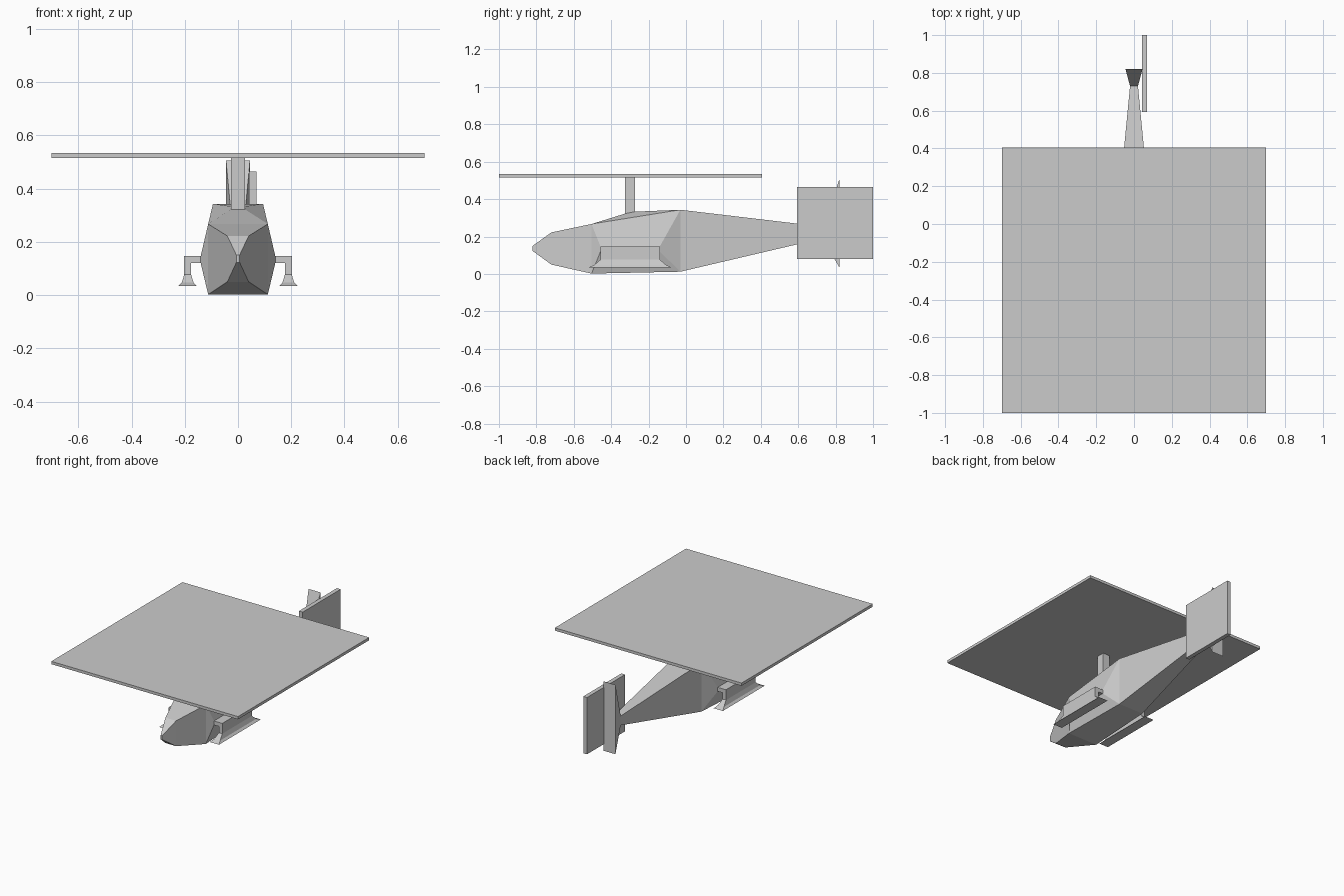
import bpy, bmesh
from mathutils import Matrix

if "Cube" in bpy.data.objects:
    bpy.data.objects.remove(bpy.data.objects["Cube"])

bm = bmesh.new()


def ring(points):
    return [bm.verts.new(p) for p in points]


def bridge(a, b, skip=()):
    for i in range(4):
        if i not in skip:
            j = (i + 1) % 4
            bm.faces.new((a[i], a[j], b[j], b[i]))


def box(name, lo, hi):
    mesh = bpy.data.meshes.new(name)
    b = bmesh.new()
    bmesh.ops.create_cube(b, size=1)
    size = [h - l for l, h in zip(lo, hi)]
    mid = [(h + l) / 2 for l, h in zip(lo, hi)]
    bmesh.ops.transform(b, verts=b.verts,
                        matrix=Matrix.Translation(mid) @ Matrix.Diagonal((*size, 1)))
    b.to_mesh(mesh)
    b.free()
    bpy.context.collection.objects.link(bpy.data.objects.new(name, mesh))


# Fuselage cross-sections from nose to tail fin: y, top half width, bottom half width, top z, bottom z
sections = [
    (-0.82, 0.006, 0.006, 0.15, 0.123),
    (-0.72, 0.04, 0.04, 0.222, 0.05),
    (-0.505, 0.112, 0.112, 0.267, 0.002),
    (-0.03, 0.094, 0.094, 0.343, 0.012),
    (0.73, 0.021, 0.021, 0.253, 0.19),
    (0.82, 0.045, 0.045, 0.505, 0.035),
]
rings = [ring([(-wt, y, t), (wt, y, t), (wb, y, b), (-wb, y, b)])
         for y, wt, wb, t, b in sections]
bm.faces.new(rings[0])
bm.faces.new(rings[-1])
for k in range(len(rings) - 1):
    # The cabin stays open at the roof and sides for mast and skids
    bridge(rings[k], rings[k + 1], skip=(0, 1, 3) if k == 2 else ())
A, B = rings[2], rings[3]

# Mast growing out of the cabin roof
m = 0.026
base = ring([(-m, -0.327, 0.322), (m, -0.327, 0.322), (m, -0.272, 0.333), (-m, -0.272, 0.333)])
top = ring([(-m, -0.327, 0.516), (m, -0.327, 0.516), (m, -0.272, 0.516), (-m, -0.272, 0.516)])
bridge([A[0], A[1], B[1], B[0]], base)
bridge(base, top)
bm.faces.new(top)

# Skids extruded from the cabin sides: outer x, outer z, inner x, inner z, front y, back y
skid = [
    (0.14, 0.147, 0.14, 0.12, -0.457, -0.14),
    (0.202, 0.147, 0.176, 0.12, -0.457, -0.14),
    (0.202, 0.077, 0.176, 0.077, -0.457, -0.14),
    (0.211, 0.047, 0.167, 0.047, -0.492, -0.105),
    (0.224, 0.034, 0.155, 0.034, -0.524, -0.075),
]
for s, u, l in ((1, 1, 2), (-1, 0, 3)):
    prev = [A[u], B[u], B[l], A[l]]
    for xo, zo, xi, zi, y0, y1 in skid:
        cur = ring([(s * xo, y0, zo), (s * xo, y1, zo), (s * xi, y1, zi), (s * xi, y0, zi)])
        bridge(prev, cur)
        prev = cur
    bm.faces.new(prev)

bmesh.ops.recalc_face_normals(bm, faces=bm.faces)
body = bpy.data.meshes.new("helicopter_body")
bm.to_mesh(body)
bm.free()
bpy.context.collection.objects.link(bpy.data.objects.new("helicopter_body", body))

# Rotor discs as thin square plates
box("main_rotor", (-0.7, -1.0, 0.515), (0.7, 0.405, 0.534))
box("tail_rotor", (0.042, 0.593, 0.08), (0.07, 1.0, 0.465))
